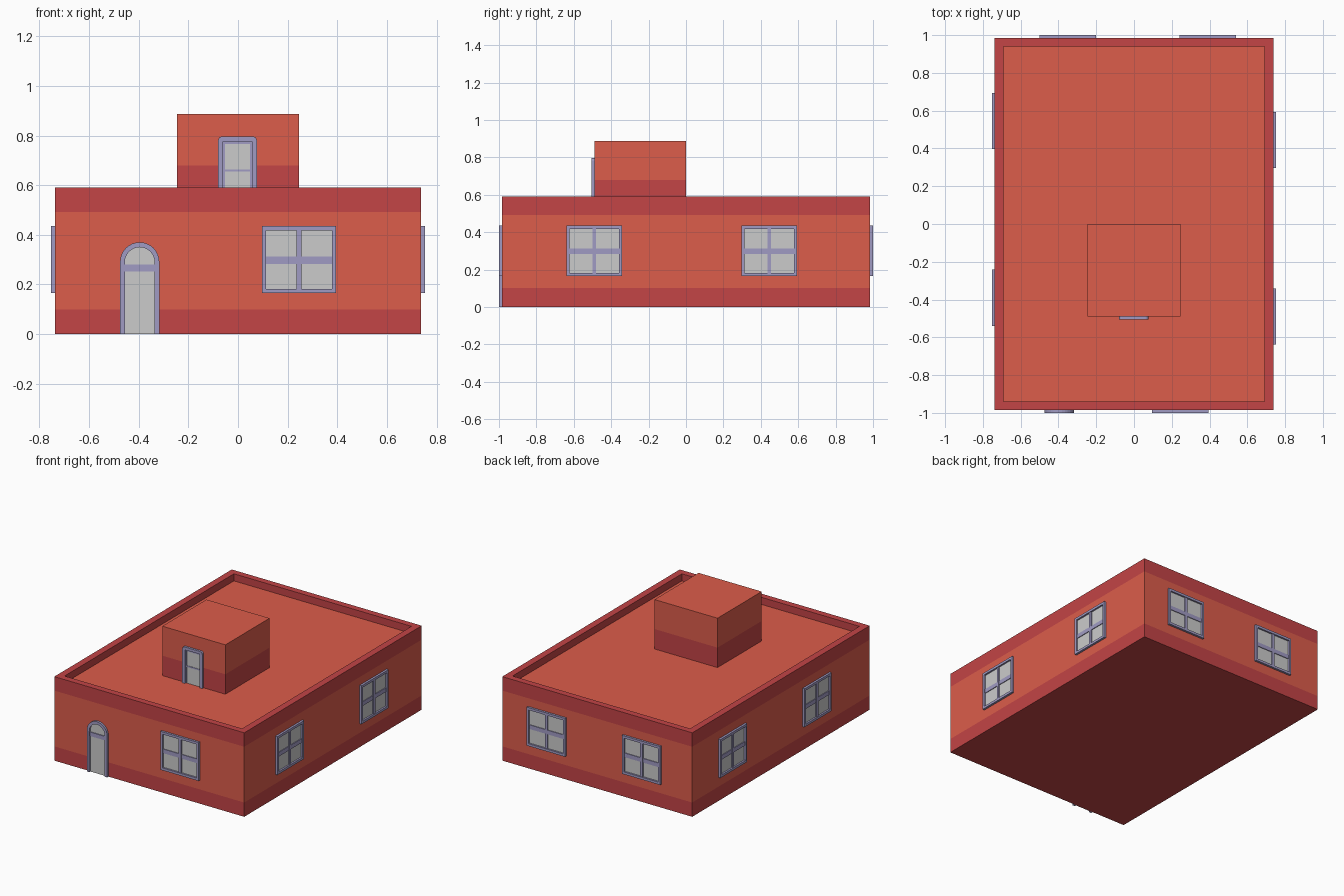
import bpy, bmesh
from math import pi, sin, cos
from mathutils import Matrix

if "Cube" in bpy.data.objects:
    bpy.data.objects.remove(bpy.data.objects["Cube"])


def material(name, rgb):
    m = bpy.data.materials.new(name)
    m.diffuse_color = (*rgb, 1)
    m.use_nodes = True
    m.node_tree.nodes["Principled BSDF"].inputs["Base Color"].default_value = m.diffuse_color
    return m


WALL = material("wall_red", (0.716, 0.109, 0.070))
BAND = material("band_red", (0.546, 0.058, 0.061))
TRIM = material("trim_lilac", (0.352, 0.328, 0.546))


def finish(name, bm, mats, matrix=Matrix()):
    bmesh.ops.recalc_face_normals(bm, faces=bm.faces)
    me = bpy.data.meshes.new(name)
    bm.to_mesh(me)
    bm.free()
    for m in mats:
        me.materials.append(m)
    ob = bpy.data.objects.new(name, me)
    ob.matrix_world = matrix
    bpy.context.collection.objects.link(ob)
    return ob


def stack(name, rows, mats, cy=0):
    """Rectangular rings (half x, half y, z, material of the strip above), capped."""
    bm = bmesh.new()
    loops = [[bm.verts.new((sx * hx, cy + sy * hy, z))
              for sx, sy in ((-1, -1), (1, -1), (1, 1), (-1, 1))] for hx, hy, z, _ in rows]
    for a, b, row in zip(loops, loops[1:], rows):
        for i in range(4):
            j = (i + 1) % 4
            bm.faces.new((a[i], a[j], b[j], b[i])).material_index = row[3]
    bm.faces.new(loops[0]).material_index = 1
    bm.faces.new(loops[-1]).material_index = 0
    finish(name, bm, mats)


def frame(name, outer, inner, depth, matrix, closed=False):
    """Moulding between two matching outlines, standing out towards local -y."""
    bm = bmesh.new()
    secs = [[bm.verts.new((p[0], y, p[1])) for p, y in ((o, 0), (o, -depth), (i, -depth), (i, 0))]
            for o, i in zip(outer, inner)]
    pairs = list(zip(secs, secs[1:]))
    if closed:
        pairs.append((secs[-1], secs[0]))
    else:
        bm.faces.new(secs[0])
        bm.faces.new(secs[-1])
    for a, b in pairs:
        for k in range(4):
            n = (k + 1) % 4
            bm.faces.new((a[k], a[n], b[n], b[k]))
    finish(name, bm, [TRIM], matrix)


def panel(name, outline, depth, matrix, mats=()):
    """Flat outline extruded out from the wall."""
    bm = bmesh.new()
    f = bm.faces.new([bm.verts.new((x, 0, z)) for x, z in outline])
    ext = bmesh.ops.extrude_face_region(bm, geom=[f])["geom"]
    bmesh.ops.translate(bm, vec=(0, -depth, 0),
                        verts=[v for v in ext if isinstance(v, bmesh.types.BMVert)])
    finish(name, bm, mats, matrix)


def rect(x0, x1, z0, z1):
    return [(x0, z0), (x1, z0), (x1, z1), (x0, z1)]


def doorway(half, z0, top, r, n=8):
    """Open outline: left foot, rounded top corners, right foot."""
    pts = [(-half, z0)]
    for cx, start in ((-half + r, pi), (half - r, pi / 2)):
        pts += [(cx + r * cos(start - pi / 2 * i / n), top - r + r * sin(start - pi / 2 * i / n))
                for i in range(n + 1)]
    if half == r:
        pts.pop(n + 1)
    return pts + [(half, z0)]


def window(name, angle, wall, u):
    m = Matrix.Rotation(angle, 4, 'Z') @ Matrix.Translation((u, -wall, 0.3))
    frame(name + "_frame", rect(-0.149, 0.149, -0.135, 0.135),
          rect(-0.133, 0.133, -0.118, 0.118), 0.015, m, True)
    panel(name + "_glass", rect(-0.134, 0.134, -0.119, 0.119), 0.003, m)
    panel(name + "_mullion", rect(-0.01, 0.01, -0.118, 0.118), 0.011, m, [TRIM])
    panel(name + "_crossbar", rect(-0.133, 0.133, -0.017, 0.012), 0.008, m, [TRIM])


# house with coloured bands, parapet and sunken roof
HX, HY = 0.738, 0.985
stack("house_body", [(HX, HY, 0, 1), (HX, HY, 0.1, 0), (HX, HY, 0.492, 1), (HX, HY, 0.59, 1),
                     (0.69, 0.94, 0.59, 1), (0.69, 0.94, 0.54, 0)], [WALL, BAND])

# stair hut on the roof
stack("roof_hut", [(0.245, 0.245, 0.54, 1), (0.245, 0.245, 0.68, 0), (0.245, 0.245, 0.887, 0)],
      [WALL, BAND], -0.245)

# windows: angle of wall, distance of wall, position along the wall
for i, (a, w, u) in enumerate([(0, HY, 0.245), (pi / 2, HX, -0.49), (pi / 2, HX, 0.445),
                               (pi, HY, 0.35), (pi, HY, -0.39),
                               (-pi / 2, HX, -0.545), (-pi / 2, HX, 0.39)]):
    window(f"window_{i + 1}", a, w, u)

# arched front door
m = Matrix.Translation((-0.396, -HY, 0))
inner = doorway(0.06, 0, 0.35, 0.06)
frame("front_door_frame", doorway(0.079, 0, 0.37, 0.079), inner, 0.015, m)
panel("front_door_leaf", inner, 0.003, m)
panel("front_door_transom", rect(-0.06, 0.06, 0.252, 0.28), 0.009, m, [TRIM])

# roof door with rounded frame corners
m = Matrix.Translation((-0.002, -0.49, 0))
inner = doorway(0.058, 0.54, 0.776, 0.001, 4)
frame("roof_door_frame", doorway(0.078, 0.54, 0.796, 0.016, 4), inner, 0.015, m)
frame("roof_door_stiles", inner, doorway(0.05, 0.54, 0.766, 0.001, 4), 0.007, m)
panel("roof_door_leaf", rect(-0.058, 0.058, 0.54, 0.776), 0.003, m)
panel("roof_door_bar", rect(-0.05, 0.05, 0.655, 0.664), 0.006, m, [TRIM])
